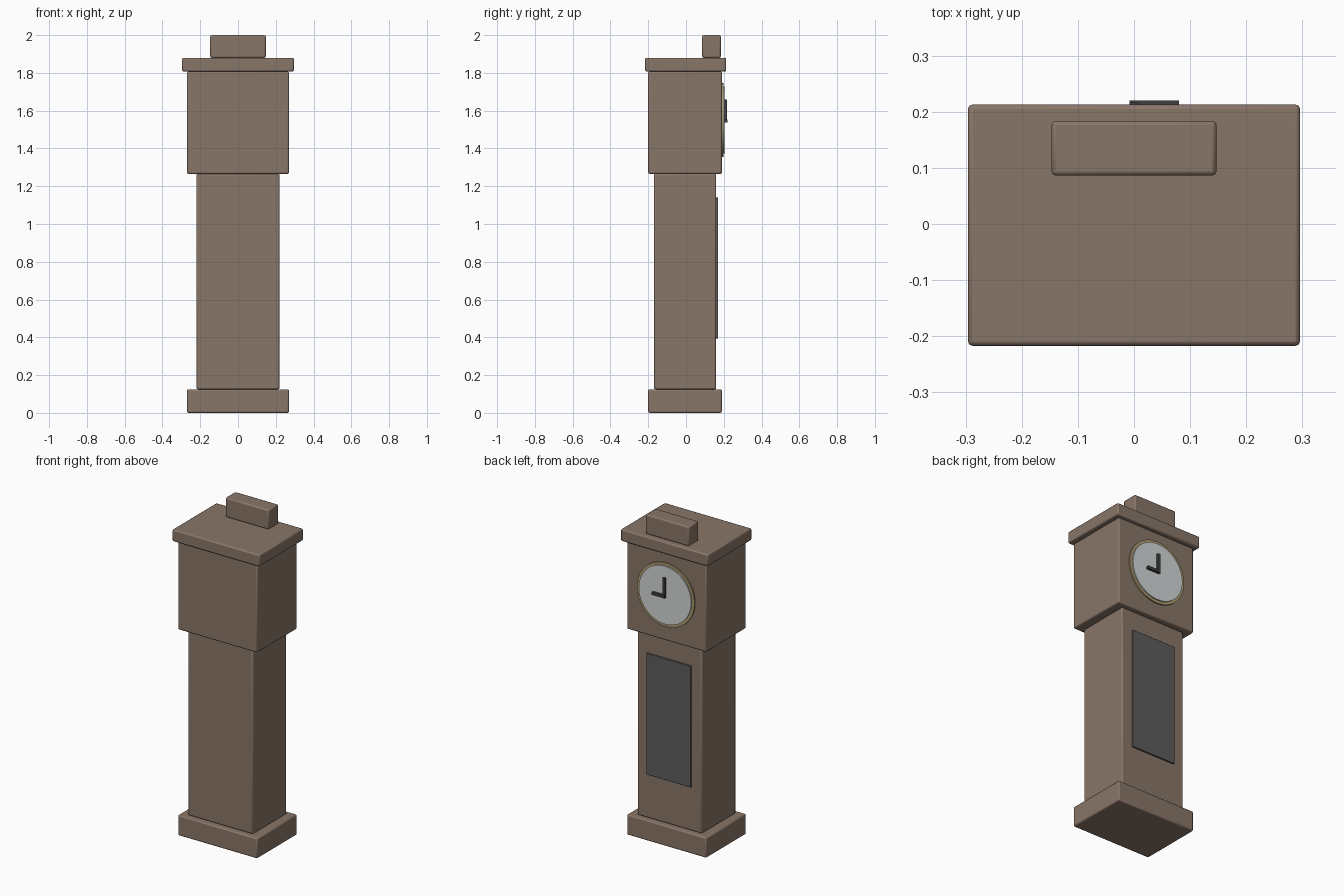
import bpy
import math

cube = bpy.data.objects.get("Cube")
if cube:
    bpy.data.objects.remove(cube, do_unlink=True)


def material(name, rgb):
    mat = bpy.data.materials.new(name)
    mat.use_nodes = True
    mat.diffuse_color = (*rgb, 1)
    mat.node_tree.nodes["Principled BSDF"].inputs["Base Color"].default_value = (*rgb, 1)
    return mat


wood = material("brown wood", (0.25, 0.18, 0.14))
glass = material("dark grey glass", (0.11, 0.11, 0.11))
cream = material("pale dial", (0.65, 0.68, 0.68))
brass = material("brass", (0.40, 0.31, 0.16))
black = material("dark hands", (0.05, 0.05, 0.055))


def finish(obj, name, mat, bevel):
    obj.name = name
    obj.data.materials.append(mat)
    if bevel:
        mod = obj.modifiers.new("Soft edges", 'BEVEL')
        mod.width = bevel
        mod.segments = 2
        mod.limit_method = 'ANGLE'
    bpy.ops.object.shade_smooth_by_angle(angle=math.radians(35))


def box(name, mat, x, y, z, bevel=0.0):
    """Box spanning the given (low, high) ranges."""
    spans = (x, y, z)
    bpy.ops.mesh.primitive_cube_add(size=1, location=[(a + b) / 2 for a, b in spans])
    obj = bpy.context.object
    obj.scale = [b - a for a, b in spans]
    bpy.ops.object.transform_apply(location=False, rotation=False, scale=True)
    finish(obj, name, mat, bevel)


def disc(name, mat, radius, y, z):
    """Round plate facing along y."""
    bpy.ops.mesh.primitive_cylinder_add(vertices=48, radius=radius, depth=y[1] - y[0],
                                        location=(0, sum(y) / 2, z),
                                        rotation=(math.pi / 2, 0, 0))
    finish(bpy.context.object, name, mat, 0)


# Wooden case, from the floor up
for name, half_width, depth, height in (
    ("base", 0.27, (-0.20, 0.19), (0, 0.125)),
    ("trunk", 0.22, (-0.17, 0.16), (0.125, 1.265)),
    ("hood", 0.27, (-0.20, 0.19), (1.265, 1.807)),
    ("cornice", 0.296, (-0.217, 0.213), (1.807, 1.88)),
    ("crest", 0.147, (0.086, 0.184), (1.88, 2.0)),
):
    box(name, wood, (-half_width, half_width), depth, height, 0.008)

# Glazed door on the trunk
box("door", glass, (-0.15, 0.15), (0.15, 0.17), (0.395, 1.14), 0.002)

# Clock face
DIAL_Z = 1.55
disc("dial_rim", brass, 0.196, (0.18, 0.198), DIAL_Z)
disc("dial", cream, 0.178, (0.185, 0.205), DIAL_Z)
box("minute_hand", black, (-0.008, 0.008), (0.2, 0.217), (DIAL_Z - 0.013, DIAL_Z + 0.11))
box("hour_hand", black, (-0.008, 0.08), (0.2, 0.22), (DIAL_Z - 0.013, DIAL_Z + 0.004))
